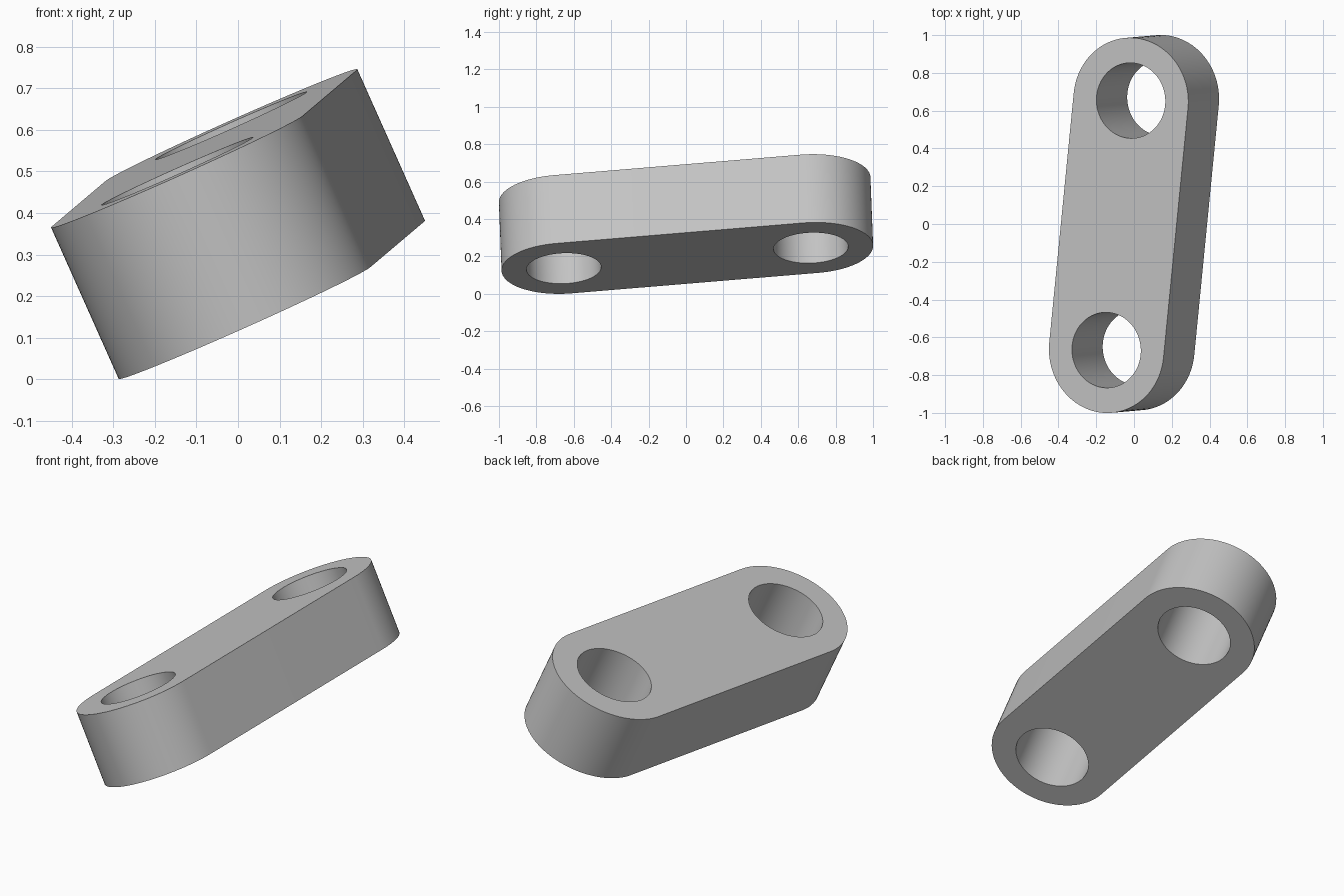
import bpy
import bmesh
from math import pi, sin, cos, radians
from mathutils import Vector, Matrix

if "Cube" in bpy.data.objects:
    bpy.data.objects.remove(bpy.data.objects["Cube"])

UNIT = 0.0333
REACH = 20 * UNIT      # centre to hole axis
OUTER = 10 * UNIT      # rounded end radius
BORE = 6 * UNIT        # hole radius
HALF = 6 * UNIT        # half thickness
STEPS = 48             # segments per half circle

grey = bpy.data.materials.new("light_grey")
grey.use_nodes = True
colour = (0.55, 0.55, 0.55, 1)
grey.diffuse_color = colour
grey.node_tree.nodes["Principled BSDF"].inputs["Base Color"].default_value = colour


def arc(centre, radius, start, sweep, count):
    return [Vector((centre + radius * cos(start + sweep * i / count),
                    radius * sin(start + sweep * i / count), -HALF))
            for i in range(count + 1)]


bm = bmesh.new()


def loop_edges(points):
    verts = [bm.verts.new(p) for p in points]
    return [bm.edges.new((verts[i - 1], verts[i])) for i in range(len(verts))]


# Stadium outline with two round holes
edges = loop_edges(arc(REACH, OUTER, -pi / 2, pi, STEPS)
                   + arc(-REACH, OUTER, pi / 2, pi, STEPS))
for side in (-1, 1):
    edges += loop_edges(arc(side * REACH, BORE, 0, 2 * pi, 2 * STEPS)[:-1])
bmesh.ops.triangle_fill(bm, use_beauty=True, use_dissolve=False, edges=edges)

# Raise the plate to full thickness
result = bmesh.ops.extrude_face_region(bm, geom=bm.faces[:], use_keep_orig=True)
top = [v for v in result["geom"] if isinstance(v, bmesh.types.BMVert)]
bmesh.ops.translate(bm, verts=top, vec=(0, 0, 2 * HALF))
bmesh.ops.recalc_face_normals(bm, faces=bm.faces[:])

# Tilt the link into its resting pose
along = Vector((0.0973, 0.9918, 0.0823)).normalized()
across = Vector((-0.4075, -0.035, 0.9125)).cross(along).normalized()
normal = along.cross(across)
pose = Matrix((along, across, normal)).transposed().to_4x4()
bm.transform(pose)
lowest = min(v.co.z for v in bm.verts)
bmesh.ops.translate(bm, verts=bm.verts[:], vec=(0, 0, -lowest))

mesh = bpy.data.meshes.new("link_bar")
bm.to_mesh(mesh)
bm.free()
mesh.materials.append(grey)
link = bpy.data.objects.new("link_bar", mesh)
bpy.context.collection.objects.link(link)
bpy.ops.object.select_all(action="DESELECT")
link.select_set(True)
bpy.context.view_layer.objects.active = link
bpy.ops.object.shade_smooth_by_angle(angle=radians(30))
